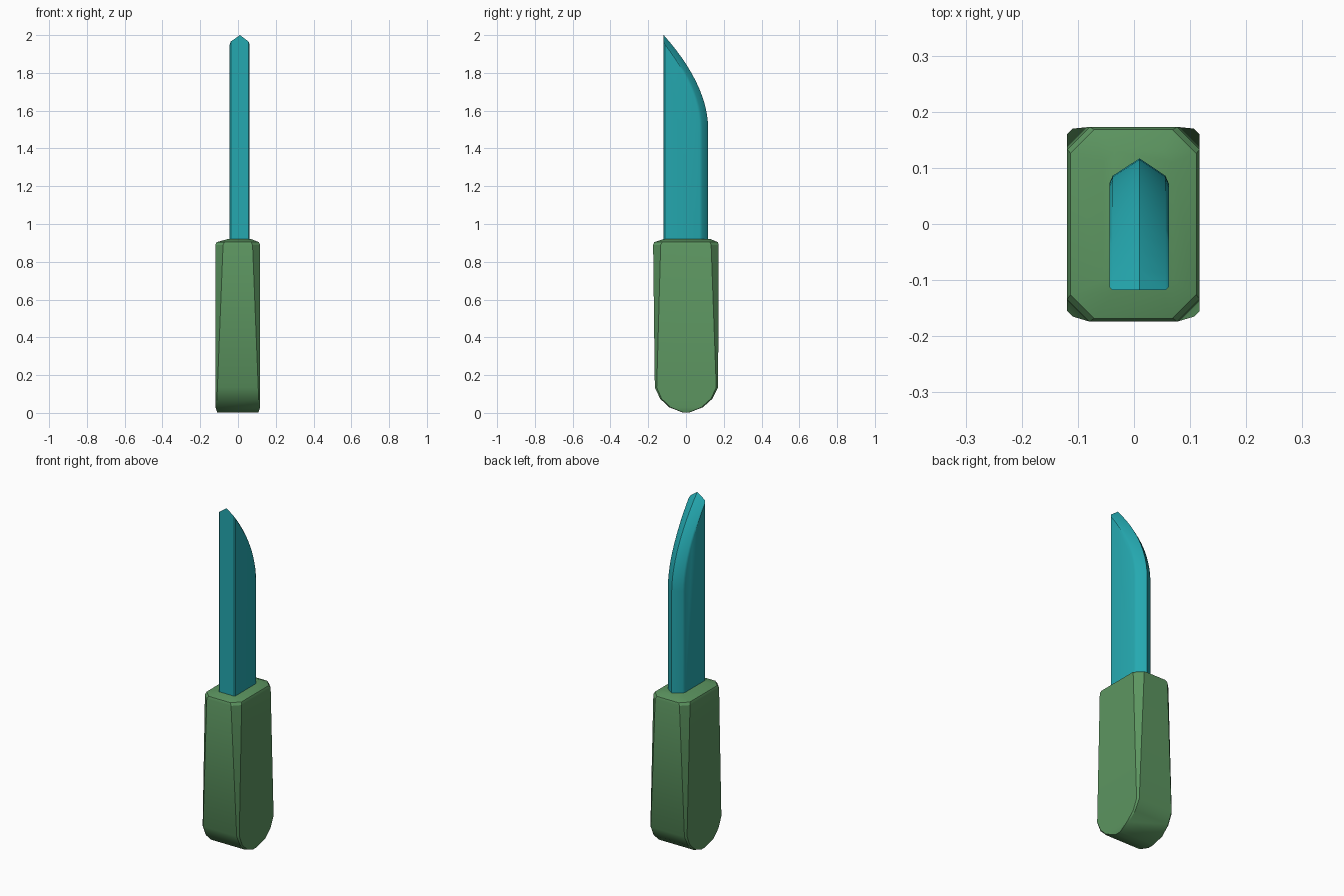
import bpy
import math

cube = bpy.data.objects.get("Cube")
if cube:
    bpy.data.objects.remove(cube, do_unlink=True)


def make_material(name, color):
    mat = bpy.data.materials.new(name)
    mat.use_nodes = True
    mat.diffuse_color = color
    mat.node_tree.nodes["Principled BSDF"].inputs["Base Color"].default_value = color
    return mat


def loft(name, rings, mat, angle):
    """Skin a stack of equal-length rings and cap both ends."""
    n = len(rings[0])
    verts = [p for ring in rings for p in ring]
    faces = [list(range(n))[::-1], [len(verts) - n + i for i in range(n)]]
    for r in range(len(rings) - 1):
        for i in range(n):
            j = (i + 1) % n
            faces.append([r * n + i, r * n + j, (r + 1) * n + j, (r + 1) * n + i])
    mesh = bpy.data.meshes.new(name)
    mesh.from_pydata(verts, [], faces)
    mesh.materials.append(mat)
    obj = bpy.data.objects.new(name, mesh)
    bpy.context.collection.objects.link(obj)
    bpy.ops.object.select_all(action="DESELECT")
    obj.select_set(True)
    bpy.context.view_layer.objects.active = obj
    bpy.ops.object.shade_smooth_by_angle(angle=math.radians(angle))
    return obj


green = make_material("handle green", (0.107, 0.30, 0.117, 1))
teal = make_material("blade teal", (0.018, 0.395, 0.435, 1))


# Handle: rectangles with cut corners, rounded under and sloped on top
def handle_ring(z, x0, x1, y0, y1, cut):
    c = cut
    return [(x0 + c, y0, z), (x1 - c, y0, z), (x1, y0 + c, z), (x1, y1 - c, z),
            (x1 - c, y1, z), (x0 + c, y1, z), (x0, y1 - c, z), (x0, y0 + c, z)]


handle_levels = [
    (0.003, -0.11, 0.108, -0.02, 0.02, 0.004),
    (0.03, -0.119, 0.117, -0.09, 0.09, 0.008),
    (0.075, -0.119, 0.117, -0.137, 0.14, 0.008),
    (0.135, -0.119, 0.117, -0.165, 0.17, 0.01),
    (0.89, -0.119, 0.117, -0.174, 0.173, 0.04),
    (0.904, -0.113, 0.111, -0.168, 0.168, 0.042),
    (0.92, -0.055, 0.07, -0.12, 0.13, 0.02),
]
loft("handle", [handle_ring(*level) for level in handle_levels], green, 30)


# Blade: side outlines stacked across the thickness, widest at the cutting ridge
def blade_outline(x, inset, spine_inset):
    spine = -0.118 + spine_inset
    edge = 0.117 - inset
    drop = 0.487 - inset * 1.1
    ring = [(x, spine, 0.88), (x, edge, 0.88)]
    steps = 12
    for i in range(steps + 1):
        t = i / steps
        ring.append((x, edge - (edge - spine) * t ** 1.85, 1.513 + drop * t))
    return ring


blade_layers = [(-0.044, 0.045, 0.006), (-0.038, 0.031, 0), (0.01, 0, 0),
                (0.056, 0.031, 0), (0.062, 0.045, 0.006)]
loft("blade", [blade_outline(*layer) for layer in blade_layers], teal, 35)
